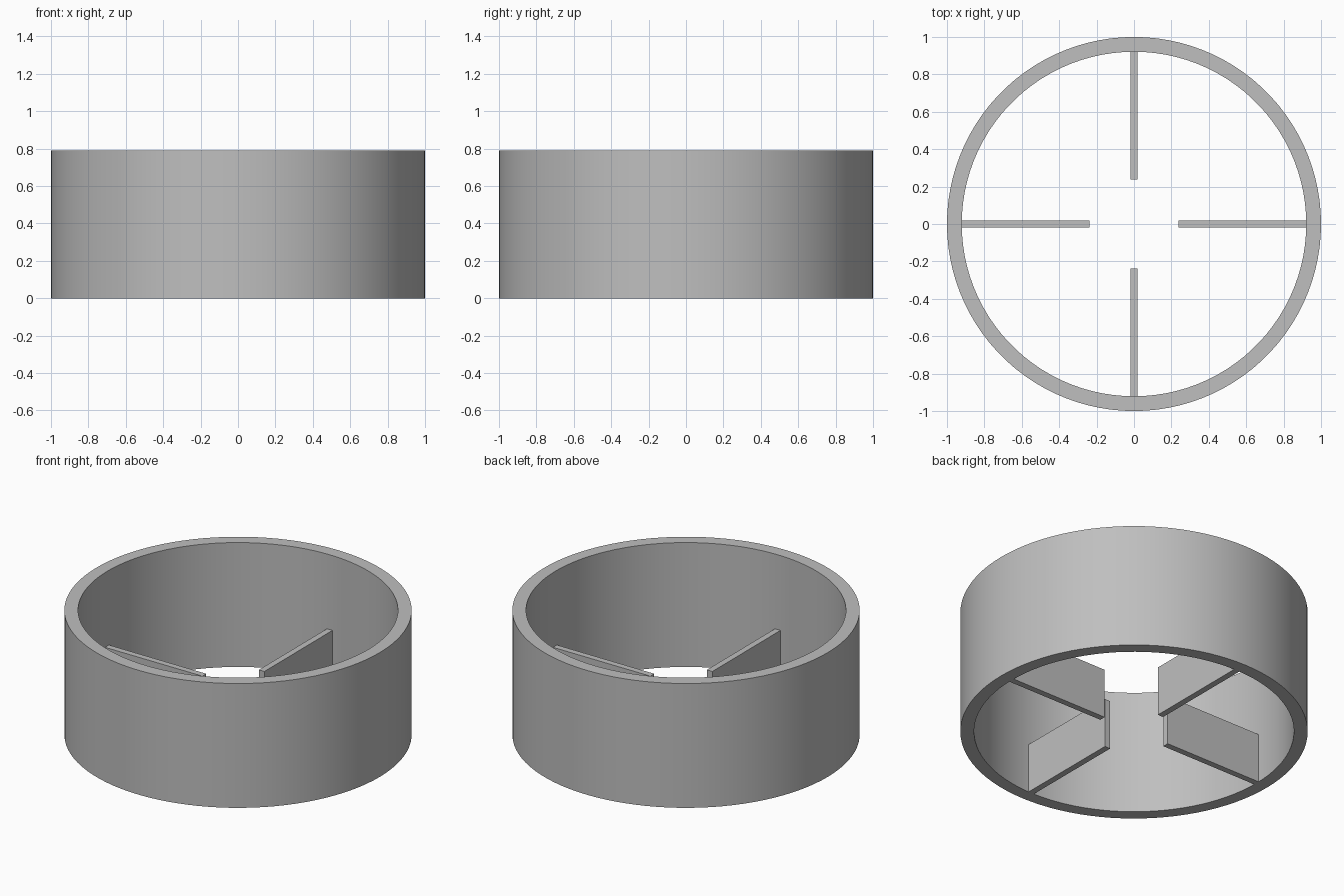
import bpy, bmesh, math
from mathutils import Matrix

if "Cube" in bpy.data.objects:
    bpy.data.objects.remove(bpy.data.objects["Cube"])

R_OUT, R_IN, HEIGHT = 1.0, 0.921, 0.79
FIN_INNER, FIN_HEIGHT, FIN_THICK = 0.237, 0.315, 0.039
SEGMENTS = 100

grey = bpy.data.materials.new("plain grey")
grey.diffuse_color = (0.52, 0.52, 0.52, 1)
grey.use_nodes = True
grey.node_tree.nodes["Principled BSDF"].inputs["Base Color"].default_value = grey.diffuse_color


def add_object(name, bm):
    bmesh.ops.recalc_face_normals(bm, faces=bm.faces)
    mesh = bpy.data.meshes.new(name)
    bm.to_mesh(mesh)
    bm.free()
    mesh.materials.append(grey)
    obj = bpy.data.objects.new(name, mesh)
    bpy.context.collection.objects.link(obj)
    return obj


# Ring wall: rectangular section swept around the z axis
bm = bmesh.new()
section = [(R_IN, 0), (R_OUT, 0), (R_OUT, HEIGHT), (R_IN, HEIGHT)]
loops = []
for i in range(SEGMENTS):
    a = 2 * math.pi * i / SEGMENTS
    loops.append([bm.verts.new((r * math.cos(a), r * math.sin(a), z)) for r, z in section])
for i in range(SEGMENTS):
    cur, nxt = loops[i], loops[(i + 1) % SEGMENTS]
    for j in range(4):
        k = (j + 1) % 4
        bm.faces.new((cur[j], nxt[j], nxt[k], cur[k]))
ring = add_object("ring_wall", bm)
bpy.context.view_layer.objects.active = ring
ring.select_set(True)
bpy.ops.object.shade_smooth_by_angle(angle=math.radians(30))

# Four radial fins standing on the base, pointing at the open centre
for n, side in enumerate(("right", "back", "left", "front")):
    bm = bmesh.new()
    length = R_IN + 0.002 - FIN_INNER
    place = (Matrix.Rotation(n * math.pi / 2, 4, 'Z')
             @ Matrix.Translation((FIN_INNER + length / 2, 0, FIN_HEIGHT / 2))
             @ Matrix.Diagonal((length, FIN_THICK, FIN_HEIGHT, 1)))
    bmesh.ops.create_cube(bm, size=1, matrix=place)
    add_object("fin_" + side, bm)
